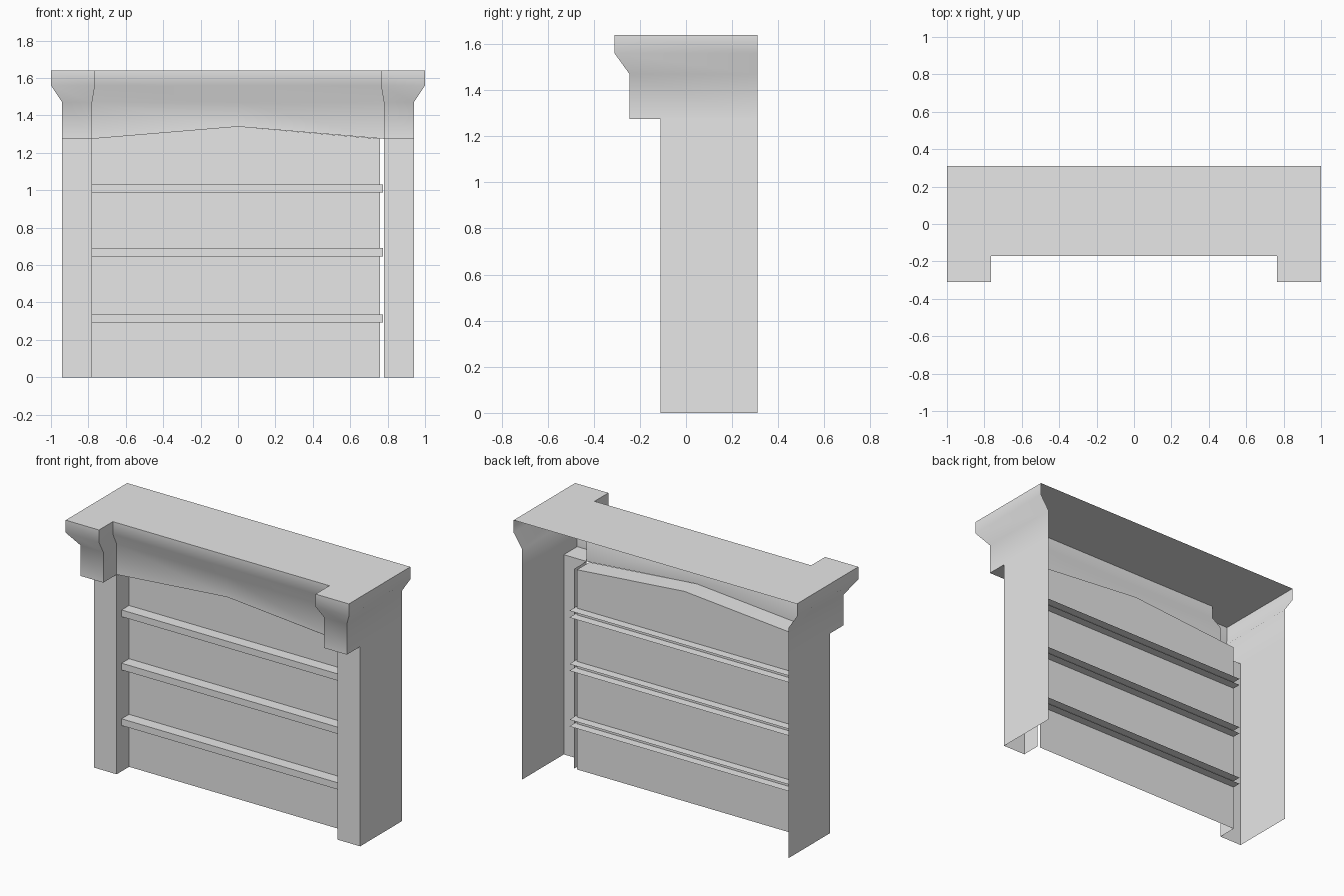
import bpy
import bmesh
import math

if "Cube" in bpy.data.objects:
    bpy.data.objects.remove(bpy.data.objects["Cube"], do_unlink=True)

grey = bpy.data.materials.new("plain_grey")
grey.use_nodes = True
grey.diffuse_color = (0.8, 0.8, 0.8, 1)
grey.node_tree.nodes["Principled BSDF"].inputs["Base Color"].default_value = (0.8, 0.8, 0.8, 1)

TOP, EAVE, NECK, FLARE_END = 1.64, 1.56, 1.47, 1.275
ARCH = 1.34
BACK, PANEL_Y, PILLAR_Y = 0.31, 0.015, -0.11
INNER, OUTER = 0.78, 0.94


def finish(name, bm):
    """Turn a bmesh into a shaded object."""
    mesh = bpy.data.meshes.new(name)
    bm.to_mesh(mesh)
    bm.free()
    mesh.materials.append(grey)
    obj = bpy.data.objects.new(name, mesh)
    bpy.context.collection.objects.link(obj)
    bpy.ops.object.select_all(action="DESELECT")
    obj.select_set(True)
    bpy.context.view_layer.objects.active = obj
    bpy.ops.object.shade_smooth_by_angle(angle=math.radians(40))
    return obj


def loft(bm, rows):
    """Join successive rows of points with quads; return the vertex rows."""
    rows = [[bm.verts.new(p) for p in row] for row in rows]
    for a, b in zip(rows, rows[1:]):
        for i in range(len(a) - 1):
            bm.faces.new((a[i], b[i], b[i + 1], a[i + 1]))
    return rows


def outline(z, t, arch=None):
    """Cornice plan, left to right; t=0 is the wide top, t=1 the narrow neck."""
    out, inn = 1 - 0.06 * t, 0.765 + 0.015 * t
    front, recess = -0.31 + 0.065 * t, -0.17 + 0.06 * t
    half = [(-out, BACK), (-out, front), (-inn, front), (-inn, recess)]
    pts = half + [(0, recess)] + [(-x, y) for x, y in reversed(half)]
    return [(x, y, arch if arch and x == 0 else z) for x, y in pts]


# Cornice with corbels, arched lintel and top board, open behind
bm = bmesh.new()
rows = loft(bm, [outline(TOP, 0), outline(EAVE, 0), outline(NECK, 1),
                 outline(FLARE_END, 1, ARCH)])
bm.faces.new(rows[0])
finish("cornice", bm)

# Pillars and corbel undersides, mirrored
for side, label in ((1, "left"), (-1, "right")):
    bm = bmesh.new()
    plan = [(OUTER, BACK), (OUTER, PILLAR_Y), (INNER, PILLAR_Y), (INNER, PANEL_Y)]
    if side < 0:
        plan.reverse()
    plan.reverse()
    loft(bm, [[(side * x, y, z) for x, y in plan] for z in (FLARE_END, 0)])
    xs = (INNER, OUTER) if side > 0 else (-OUTER, -INNER)
    loft(bm, [[(x, y, FLARE_END) for x in xs] for y in (-0.245, PILLAR_Y)])
    finish(label + "_pillar", bm)

# Back panel with arched top and the lintel underside
bm = bmesh.new()
arch_line = [(-INNER, FLARE_END), (0, ARCH), (0.76, FLARE_END)]
loft(bm, [[(x, PILLAR_Y, z) for x, z in arch_line],
          [(x, PANEL_Y, z) for x, z in arch_line],
          [(x, PANEL_Y, 0) for x, z in arch_line]])
finish("back_panel", bm)

# Shelves: channels open at the back, passing through the panel
for number, top in enumerate((0.335, 0.69, 1.03), 1):
    bm = bmesh.new()
    section = [(0.07, top), (-0.06, top), (-0.06, top - 0.043), (0.07, top - 0.043)]
    loft(bm, [[(x, y, z) for x in (-INNER, 0.775)] for y, z in section])
    finish("shelf_%d" % number, bm)
